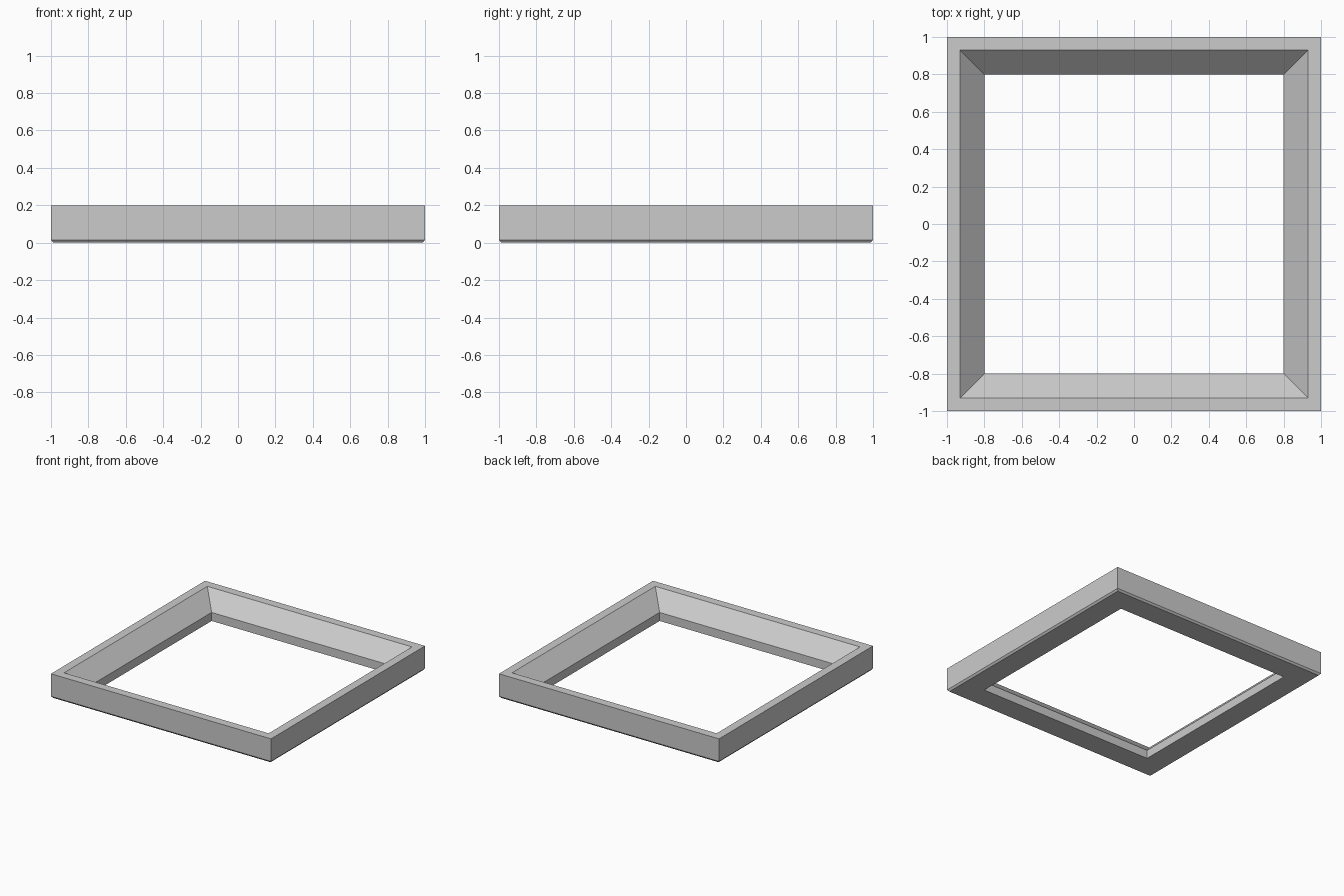
import bpy
import bmesh

# Remove the default object
default = bpy.data.objects.get("Cube")
if default:
    bpy.data.objects.remove(default, do_unlink=True)

# Plain grey material
grey = bpy.data.materials.new("light_grey")
grey.use_nodes = True
colour = (0.6, 0.6, 0.6, 1.0)
grey.diffuse_color = colour
grey.node_tree.nodes["Principled BSDF"].inputs["Base Color"].default_value = colour

# Cross-section as (half width, height): chamfered foot, flat rim, sloped inner side, inner lip
PROFILE = [
    (0.987, 0.0),
    (1.0, 0.015),
    (1.0, 0.2),
    (0.93, 0.2),
    (0.8, 0.07),
    (0.8, 0.0),
]
CORNERS = [(-1, -1), (1, -1), (1, 1), (-1, 1)]


def square_frame(name, profile, material):
    """Sweep a closed cross-section around a square with mitred corners."""
    bm = bmesh.new()
    rings = [[bm.verts.new((r * sx, r * sy, z)) for sx, sy in CORNERS]
             for r, z in profile]
    for i, low in enumerate(rings):
        high = rings[(i + 1) % len(rings)]
        for j in range(4):
            k = (j + 1) % 4
            bm.faces.new((low[j], low[k], high[k], high[j]))
    bmesh.ops.recalc_face_normals(bm, faces=bm.faces)
    mesh = bpy.data.meshes.new(name)
    bm.to_mesh(mesh)
    bm.free()
    mesh.materials.append(material)
    obj = bpy.data.objects.new(name, mesh)
    bpy.context.collection.objects.link(obj)
    return obj


# Square frame with a sloped inner side
square_frame("square_frame", PROFILE, grey)
